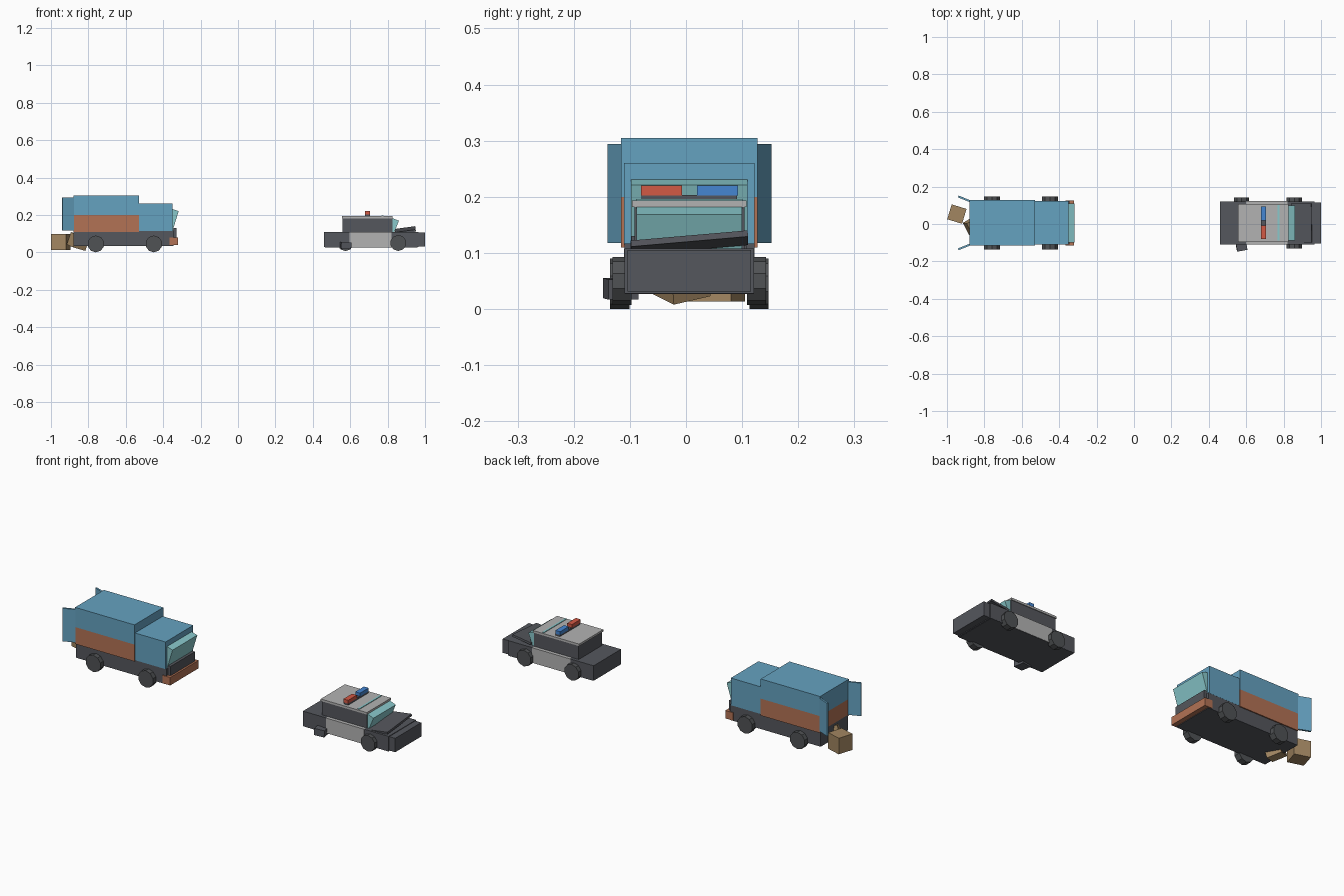
import bpy, math
from mathutils import Euler

if "Cube" in bpy.data.objects:
    bpy.data.objects.remove(bpy.data.objects["Cube"])

CY = 0.006  # shared centre line of both vehicles


def mat(name, r, g, b):
    m = bpy.data.materials.new(name)
    m.diffuse_color = (r, g, b, 1)
    m.use_nodes = True
    m.node_tree.nodes["Principled BSDF"].inputs["Base Color"].default_value = m.diffuse_color
    return m


BLUE = mat("blue_paint", 0.13, 0.36, 0.53)
ORANGE = mat("orange_paint", 0.45, 0.17, 0.09)
DARK = mat("dark_grey", 0.09, 0.095, 0.11)
TYRE = mat("tyre_grey", 0.08, 0.085, 0.09)
PALE = mat("pale_grey", 0.45, 0.45, 0.45)
GLASS = mat("teal_glass", 0.25, 0.58, 0.6)
CARD = mat("cardboard", 0.36, 0.24, 0.12)
RED = mat("red_light", 0.65, 0.1, 0.06)
LAMP = mat("blue_light", 0.06, 0.24, 0.65)


def block(name, centre, size, material, rot=(0, 0, 0)):
    bpy.ops.mesh.primitive_cube_add(size=1, location=centre,
                                    rotation=[math.radians(a) for a in rot])
    ob = bpy.context.object
    ob.name = name
    ob.scale = size
    ob.data.materials.append(material)
    return ob


def span(name, x0, x1, z0, z1, half, material):
    """Block centred on the vehicle line, given by its x and z limits."""
    return block(name, ((x0 + x1) / 2, CY, (z0 + z1) / 2),
                 (x1 - x0, 2 * half, z1 - z0), material)


def wheel(name, x, side, z, radius, outer):
    width = 0.034
    bpy.ops.mesh.primitive_cylinder_add(
        vertices=10, radius=radius, depth=width,
        location=(x, CY + side * (outer - width / 2), z),
        rotation=(math.pi / 2, 0, 0))
    ob = bpy.context.object
    ob.name = name
    ob.data.materials.append(TYRE)


# --- Van ---
span("van_chassis", -0.88, -0.345, 0.035, 0.117, 0.116, DARK)
span("van_cargo_lower", -0.88, -0.53, 0.11, 0.2, 0.1215, ORANGE)
span("van_cargo_upper", -0.88, -0.53, 0.2, 0.305, 0.1215, BLUE)
span("van_cab", -0.53, -0.35, 0.115, 0.26, 0.1165, BLUE)
span("van_bumper", -0.365, -0.32, 0.038, 0.08, 0.12, ORANGE)
span("van_grille", -0.35, -0.33, 0.08, 0.13, 0.103, DARK)
block("van_windscreen", (-0.362, CY, 0.177), (0.06, 0.208, 0.11), GLASS, (0, 17, 0))
for s in (-1, 1):
    # half-open rear doors
    block("van_rear_door", (-0.909, CY + s * 0.129, 0.206), (0.066, 0.01, 0.176),
          BLUE, (0, 0, -s * 22))
    for x in (-0.76, -0.45):
        wheel("van_wheel", x, s, 0.045, 0.045, 0.141)

# spilled cargo boxes
block("cargo_box", (-0.947, 0.053, 0.056), (0.083, 0.083, 0.086), CARD, (0, 0, -17))
block("cargo_box_tilted", (-0.855, -0.01, 0.058), (0.078, 0.075, 0.07), CARD, (12, 14, 30))

# --- Patrol car ---
span("car_rear_body", 0.46, 0.6, 0.028, 0.108, 0.1155, DARK)
span("car_door_section", 0.595, 0.822, 0.028, 0.108, 0.1165, PALE)
span("car_front_body", 0.82, 0.965, 0.028, 0.108, 0.1155, DARK)
span("car_front_bumper", 0.915, 1.0, 0.031, 0.105, 0.11, DARK)
span("car_underside", 0.465, 0.96, 0.027, 0.04, 0.115, DARK)
span("car_cabin", 0.56, 0.825, 0.105, 0.182, 0.098, DARK)
span("car_roof", 0.555, 0.827, 0.182, 0.193, 0.102, PALE)
span("car_roof_strip", 0.767, 0.777, 0.19, 0.196, 0.095, GLASS)
block("car_windscreen", (0.824, CY, 0.1455), (0.05, 0.188, 0.07), GLASS, (0, 22, 0))
block("car_bent_hood", (0.895, CY, 0.118), (0.11, 0.209, 0.011), DARK, (5, -8, 0))

# roof light bar
span("light_bar_base", 0.68, 0.705, 0.192, 0.203, 0.085, DARK)
block("light_red", (0.692, CY - 0.05, 0.211), (0.028, 0.073, 0.018), RED)
block("light_blue", (0.692, CY + 0.05, 0.211), (0.028, 0.073, 0.018), LAMP)

# three wheels and the knocked-off rear corner
for x, s in ((0.857, -1), (0.857, 1), (0.575, 1)):
    wheel("car_wheel", x, s, 0.05, 0.043, 0.137)
block("loose_hub", (0.574, -0.116, 0.036), (0.055, 0.055, 0.036), DARK, (0, 3, 10))
